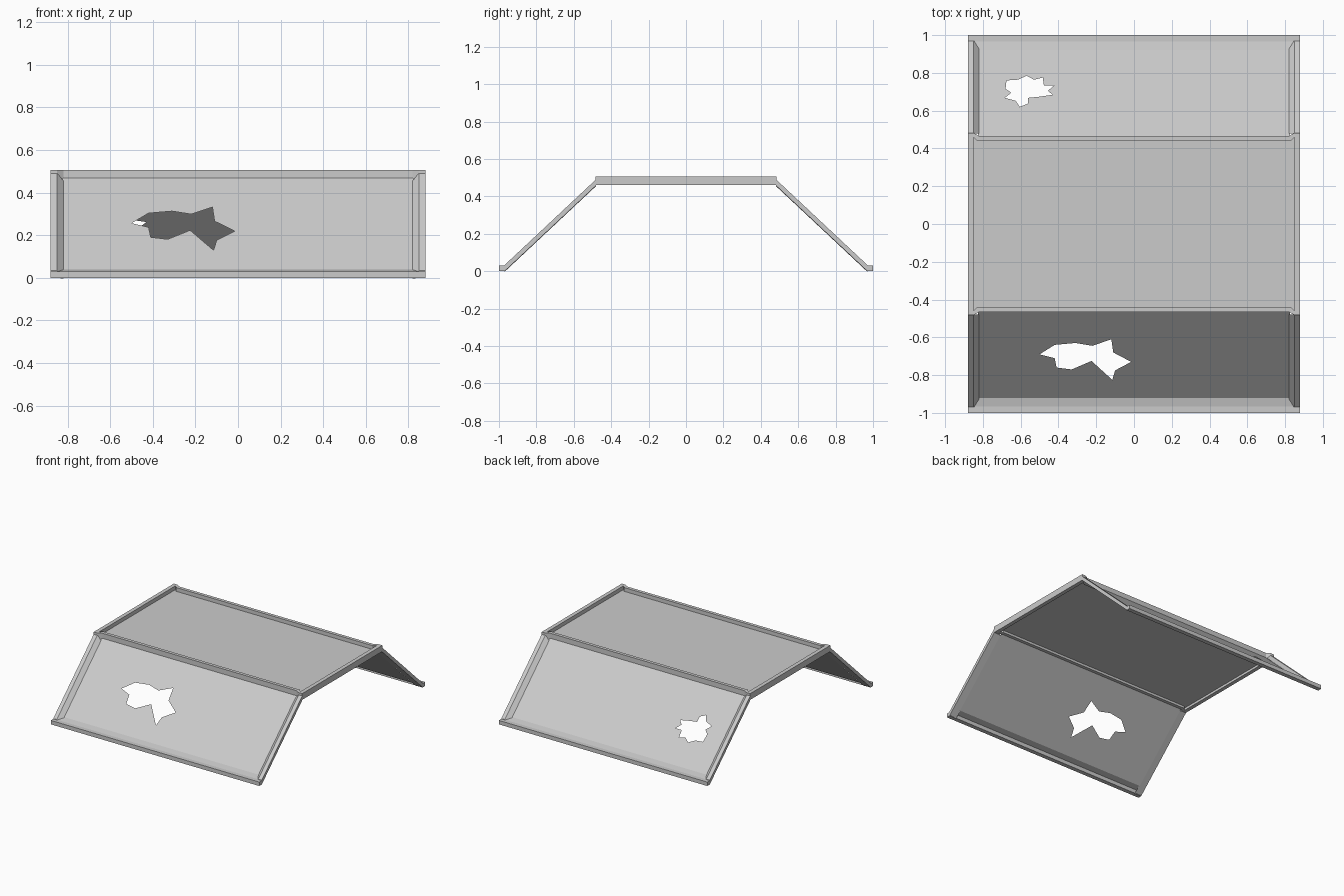
import bpy, bmesh

if "Cube" in bpy.data.objects:
    bpy.data.objects.remove(bpy.data.objects["Cube"])


def finish(bm, name):
    bmesh.ops.recalc_face_normals(bm, faces=bm.faces[:])
    mesh = bpy.data.meshes.new(name)
    bm.to_mesh(mesh)
    bm.free()
    ob = bpy.data.objects.new(name, mesh)
    bpy.context.collection.objects.link(ob)
    return ob


def fill_loops(bm, loops):
    edges = []
    for pts in loops:
        vs = [bm.verts.new(p) for p in pts]
        edges += [bm.edges.new((vs[i - 1], vs[i])) for i in range(len(vs))]
    bmesh.ops.triangle_fill(bm, edges=edges, use_beauty=True, use_dissolve=False,
                            normal=(0, 0, 1))


def prism_x(name, sections):
    """Solid lofted between two matching cross-sections."""
    bm = bmesh.new()
    a, b = [[bm.verts.new(p) for p in s] for s in sections]
    n = len(a)
    bm.faces.new(a)
    bm.faces.new(b[::-1])
    for i in range(n):
        bm.faces.new((a[i - 1], b[i - 1], b[i], a[i]))
    return finish(bm, name)


def sheet_z(y):
    return 0.473 - 0.942 * (abs(y) - 0.46)


# Torn hole outlines, seen from above
front_hole = [(-.50, -.69), (-.42, -.64), (-.31, -.63), (-.22, -.645), (-.12, -.61),
              (-.11, -.68), (-.015, -.73), (-.10, -.775), (-.115, -.825),
              (-.225, -.725), (-.33, -.77), (-.41, -.76), (-.42, -.71)]
back_hole = [(-.684, .668), (-.65, .695), (-.68, .715), (-.675, .76), (-.615, .764),
             (-.568, .785), (-.53, .764), (-.483, .775), (-.477, .732), (-.424, .732),
             (-.456, .705), (-.43, .684), (-.5, .674), (-.56, .668), (-.562, .637),
             (-.605, .62), (-.626, .652)]

for side, s, hole in (("front", -1, front_hole), ("back", 1, back_hole)):
    # Sloped sheet with a torn hole
    bm = bmesh.new()
    border = [(-.825, s * .46), (.825, s * .46), (.825, s * .92), (-.825, s * .92)]
    fill_loops(bm, [[(x, y, sheet_z(y)) for x, y in loop] for loop in (border, hole)])
    # Shallow turn-up from the sheet to the lip
    vs = [bm.verts.new(p) for p in ((-.825, s * .92, sheet_z(.92)), (.825, s * .92, sheet_z(.92)),
                                    (.85, s * .967, .03), (-.85, s * .967, .03))]
    bm.faces.new(vs)
    bmesh.ops.remove_doubles(bm, verts=bm.verts[:], dist=0.0005)
    ob = finish(bm, side + "_slope_sheet")
    # Sheet faces upward
    if sum(p.normal.z for p in ob.data.polygons) < 0:
        ob.data.flip_normals()

    # Bottom lip
    lip = [(s * .967, 0), (s * 1.0, 0), (s * 1.0, .03), (s * .967, .03)]
    prism_x(side + "_lip", [[(x, y, z) for y, z in lip] for x in (-.88, .88)])

    # Side rims with a slanted inner edge
    for label, m in (("left", -1), ("right", 1)):
        ends = []
        for y, top in ((.97, .033), (.48, .492)):
            ends.append([(m * .88, s * y, top), (m * .85, s * y, top),
                         (m * .82, s * y, top - .036), (m * .88, s * y, top - .033)])
        prism_x(f"{side}_{label}_rim", ends)

# Flat top frame with flared corners
outer_q = [(.88, .483), (.85, .483), (.82, .465)]
inner_q = [(.85, .46), (.83, .44)]


def ring(q, z):
    r = q[::-1]
    pts = q + [(-x, y) for x, y in r] + [(-x, -y) for x, y in q] + [(x, -y) for x, y in r]
    return [(x, y, z) for x, y in pts]


bm = bmesh.new()
fill_loops(bm, [ring(outer_q, .46), ring(inner_q, .46)])
ext = bmesh.ops.extrude_face_region(bm, geom=bm.faces[:], use_keep_orig=True)
for v in ext["geom"]:
    if isinstance(v, bmesh.types.BMVert):
        v.co.z = .507
finish(bm, "top_frame")

# Flat top sheet
bm = bmesh.new()
bm.faces.new([bm.verts.new(p) for p in ring(inner_q, .478)])
ob = finish(bm, "top_sheet")
if ob.data.polygons[0].normal.z < 0:
    ob.data.flip_normals()
